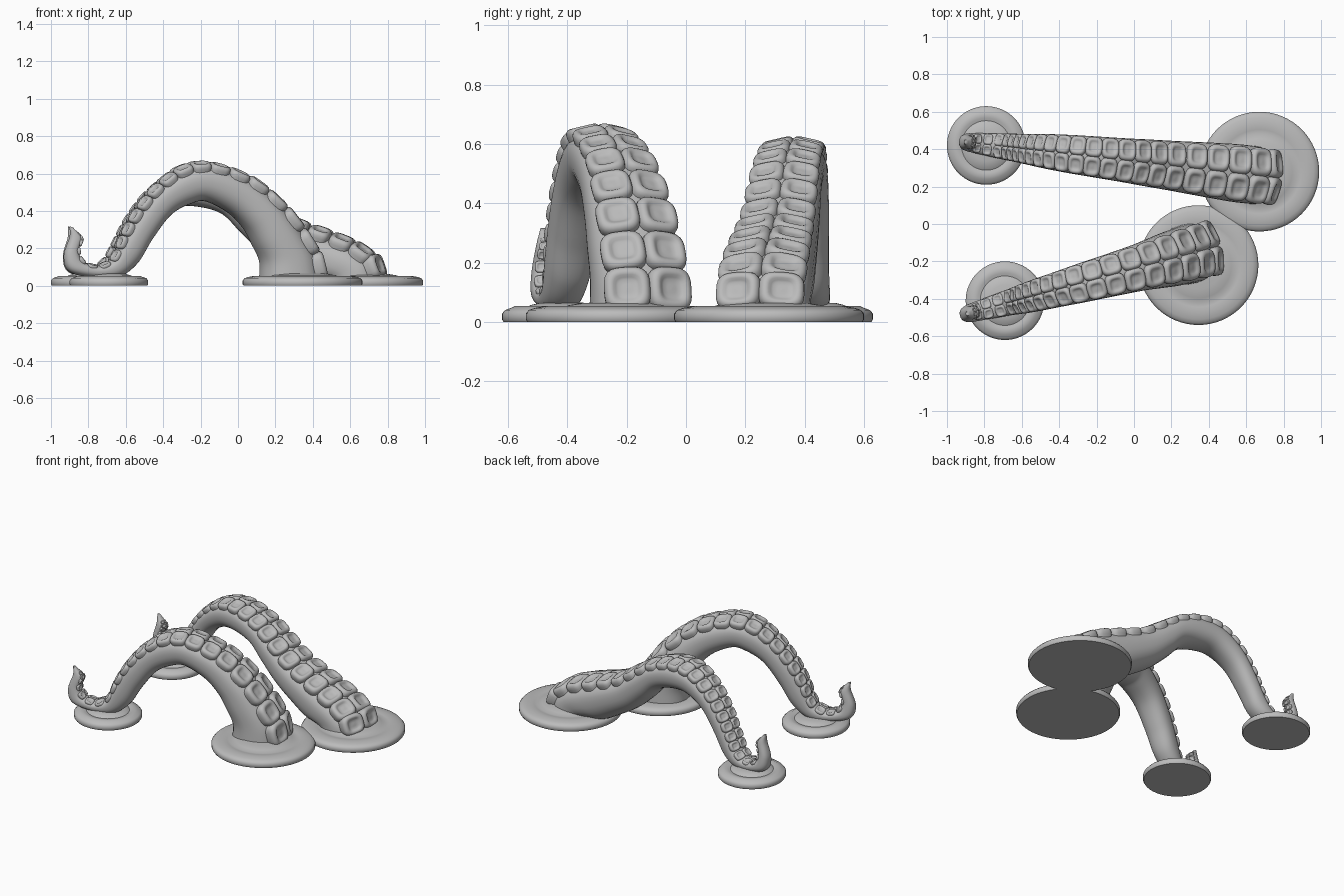
import bpy, bmesh, math
from mathutils import Vector

cube = bpy.data.objects.get("Cube")
if cube:
    bpy.data.objects.remove(cube, do_unlink=True)

GREY = (0.5, 0.5, 0.5, 1)
mat = bpy.data.materials.new("plain grey")
mat.use_nodes = True
mat.diffuse_color = GREY
mat.node_tree.nodes["Principled BSDF"].inputs["Base Color"].default_value = GREY


def finish(name, bm, angle):
    bmesh.ops.recalc_face_normals(bm, faces=bm.faces)
    mesh = bpy.data.meshes.new(name)
    bm.to_mesh(mesh)
    bm.free()
    mesh.materials.append(mat)
    ob = bpy.data.objects.new(name, mesh)
    bpy.context.collection.objects.link(ob)
    bpy.ops.object.select_all(action='DESELECT')
    ob.select_set(True)
    bpy.context.view_layer.objects.active = ob
    bpy.ops.object.shade_smooth_by_angle(angle=math.radians(angle))


def skin(bm, rings):
    """Bridge a list of point rings and cap both ends."""
    loops = [[bm.verts.new(p) for p in ring] for ring in rings]
    n = len(loops[0])
    for a, b in zip(loops, loops[1:]):
        for i in range(n):
            j = (i + 1) % n
            bm.faces.new((a[i], a[j], b[j], b[i]))
    bm.faces.new(loops[0])
    bm.faces.new(loops[-1])


def squircle(n, power):
    """Unit rounded-square outline."""
    pts = []
    for k in range(n):
        a = math.tau * k / n
        c, s = math.cos(a), math.sin(a)
        pts.append((math.copysign(abs(c) ** power, c), math.copysign(abs(s) ** power, s)))
    return pts


def smooth_stations(stations, steps=8):
    """Catmull-Rom interpolation of the station values."""
    st = [Vector(s) for s in stations]
    st = [2 * st[0] - st[1]] + st + [2 * st[-1] - st[-2]]
    out = []
    for p0, p1, p2, p3 in zip(st, st[1:], st[2:], st[3:]):
        for k in range(steps):
            t = k / steps
            out.append(0.5 * (2 * p1 + (p2 - p0) * t + (2 * p0 - 5 * p1 + 4 * p2 - p3) * t ** 2
                              + (3 * p1 - p0 - 3 * p2 + p3) * t ** 3))
    return out + [st[-2]]


def disc(name, x, y, r):
    """Round foot with a soft rim and a shallow ring groove."""
    profile = [(r - 0.005, 0), (r, 0.008), (r, 0.028), (r - 0.01, 0.04), (r - 0.03, 0.047),
               (r * 0.8, 0.053), (r * 0.7, 0.05), (r * 0.63, 0.046), (r * 0.55, 0.056),
               (r * 0.4, 0.064), (r * 0.05, 0.066)]
    bm = bmesh.new()
    skin(bm, [[(x + q * math.cos(math.tau * k / 64), y + q * math.sin(math.tau * k / 64), z)
               for k in range(64)] for q, z in profile])
    finish(name, bm, 40)


# sucker outline scale and height, from buried root over the lip to the dimple
PAD = [(0.9, -1.0), (1.0, -0.5), (1.0, -0.28), (0.95, -0.12), (0.85, -0.02), (0.72, 0.02),
       (0.6, -0.02), (0.5, -0.1), (0.4, -0.15), (0.2, -0.16), (0.03, -0.15)]


def tentacle(name, y0, slope, pad_ratio, stations):
    """Stations hold outer x, z, inner x, z and width along the arm."""
    side = Vector((-slope, 1, 0)).normalized()
    place = lambda x, z: Vector((x, y0 + slope * x, z))
    rail = [(place(a, b), place(c, d), w) for a, b, c, d, w in smooth_stations(stations)]

    # arm: rounded section, flatter on the sucker side
    bm = bmesh.new()
    rings = []
    for o, i, w in rail:
        mid, half = (o + i) / 2, (o - i) / 2
        rings.append([mid + side * (w / 2 * c) + half * (s * (0.8 if s > 0 else 1))
                      for c, s in squircle(32, 0.85)])
    skin(bm, rings)
    finish(name + "_arm", bm, 60)

    # suckers: two columns, spaced in proportion to the width
    bm = bmesh.new()
    travelled, target = 0, rail[0][2] * 0.28
    for (o, i, w), (o2, i2, w2) in zip(rail, rail[1:-3]):
        seg = (o2 - o).length
        while travelled + seg >= target:
            f = (target - travelled) / seg
            width = w + (w2 - w) * f
            step = width * pad_ratio
            pos = o.lerp(o2, f)
            tan = (o2 - o).normalized()
            up = (o - i).normalized()
            up = (up - tan * up.dot(tan)).normalized()
            for sgn in (-1, 1):
                out = (side * sgn * 0.97 - up * 0.22).normalized()
                nrm = (up * 0.97 + side * sgn * 0.22).normalized()
                centre = pos + side * (sgn * width * 0.255) - up * width * 0.03
                skin(bm, [[centre + out * (c * k * width * 0.25) + tan * (s * k * step * 0.5)
                           + nrm * (h * width * 0.24) for c, s in squircle(28, 0.62)]
                          for k, h in PAD])
            target += step
        travelled += seg
    finish(name + "_suckers", bm, 60)


disc("back_large_base", 0.67, 0.28, 0.32)
disc("front_large_base", 0.345, -0.22, 0.32)
disc("back_small_base", -0.79, 0.42, 0.21)
disc("front_small_base", -0.69, -0.41, 0.21)

tentacle("front_tentacle", -0.24, 0.27, 0.49, [
    (.47, .03, .12, .03, .32), (.44, .16, .12, .13, .31), (.36, .3, .08, .22, .3),
    (.25, .44, .03, .31, .28), (.08, .58, -.05, .39, .25), (-.14, .66, -.17, .45, .225),
    (-.3, .645, -.25, .44, .21), (-.44, .55, -.36, .38, .19), (-.55, .42, -.46, .25, .175),
    (-.63, .28, -.54, .12, .16), (-.68, .16, -.64, .045, .14), (-.75, .115, -.76, .04, .12),
    (-.82, .135, -.9, .075, .1), (-.845, .19, -.93, .16, .08), (-.83, .255, -.9, .26, .06),
    (-.88, .31, -.9, .317, .02)])
tentacle("back_tentacle", 0.335, -0.115, 0.42, [
    (.79, .03, .5, .02, .31), (.77, .13, .46, .03, .31), (.67, .22, .42, .03, .31),
    (.54, .28, .36, .04, .3), (.4, .33, .27, .09, .285), (.25, .39, .13, .18, .265),
    (.1, .49, .02, .28, .25), (-.03, .57, -.08, .38, .235), (-.2, .62, -.2, .42, .22),
    (-.36, .6, -.32, .42, .205), (-.5, .5, -.44, .35, .185), (-.6, .37, -.53, .22, .165),
    (-.67, .24, -.6, .1, .15), (-.72, .15, -.68, .045, .14), (-.78, .115, -.79, .04, .12),
    (-.84, .135, -.91, .075, .1), (-.86, .19, -.935, .16, .08), (-.845, .255, -.91, .26, .06),
    (-.89, .31, -.91, .317, .02)])
